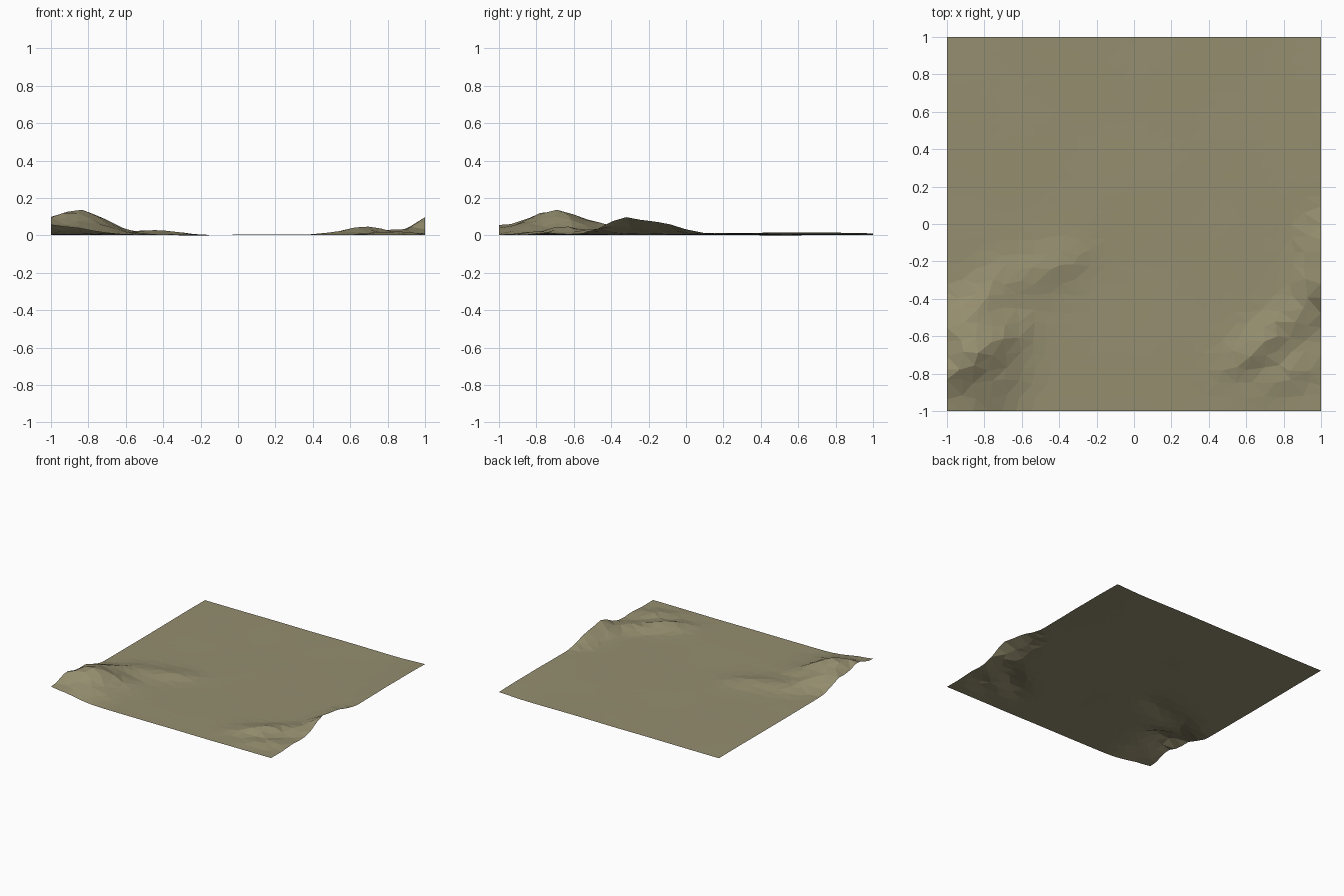
import bpy, bmesh, math, random
from mathutils import Vector, noise

if "Cube" in bpy.data.objects:
    bpy.data.objects.remove(bpy.data.objects["Cube"])

random.seed(4)
CELLS = 26

# Hills: centre x, centre y, long radius, short radius, angle in degrees, height
HILLS = [
    # steep ridges in the front left corner
    (-0.93, -0.53, 0.20, 0.11, 25, 0.070),
    (-0.82, -0.66, 0.21, 0.11, 30, 0.090),
    (-0.95, -0.80, 0.28, 0.11, 25, 0.068),
    (-1.00, -1.00, 0.22, 0.12, 15, 0.045),
    (-0.74, -0.86, 0.16, 0.10, 30, 0.035),
    # low spur behind them
    (-0.55, -0.28, 0.24, 0.11, 25, 0.024),
    (-0.36, -0.20, 0.12, 0.07, 25, 0.010),
    (-0.78, -0.36, 0.16, 0.08, 60, 0.020),
    # peak and shoulder on the right edge
    (1.02, -0.31, 0.15, 0.11, 70, 0.088),
    (1.02, -0.10, 0.13, 0.09, 75, 0.052),
    # low ridges in the front right corner
    (0.76, -0.56, 0.22, 0.08, 30, 0.032),
    (0.64, -0.70, 0.17, 0.07, 30, 0.030),
    (0.84, -0.79, 0.20, 0.07, 30, 0.022),
    # gentle rise along the right edge
    (1.05, 0.60, 0.60, 0.18, 90, 0.014),
]


def height(x, y):
    z = 0.006 + 0.003 * noise.noise(Vector((x * 2.2, y * 2.2, 3.0)))
    hill = 0.0
    for cx, cy, a, b, angle, h in HILLS:
        t = math.radians(angle)
        u = ((x - cx) * math.cos(t) + (y - cy) * math.sin(t)) / a
        v = ((y - cy) * math.cos(t) - (x - cx) * math.sin(t)) / b
        hill += h * math.exp(-(u * u + v * v))
    rough = 1 + 0.15 * noise.noise(Vector((x * 7, y * 7, 8.0)))
    return z + hill * rough


# Terrain sheet: slightly irregular grid raised into hills
bm = bmesh.new()
bmesh.ops.create_grid(bm, x_segments=CELLS, y_segments=CELLS, size=1.0)
step = 2 / CELLS
for v in bm.verts:
    if abs(v.co.x) < 0.999:
        v.co.x += random.uniform(-0.22, 0.22) * step
    if abs(v.co.y) < 0.999:
        v.co.y += random.uniform(-0.22, 0.22) * step
    v.co.z = height(v.co.x, v.co.y)
low = min(v.co.z for v in bm.verts)
for v in bm.verts:
    v.co.z -= low
bmesh.ops.triangulate(bm, faces=bm.faces[:], quad_method='SHORT_EDGE')
mesh = bpy.data.meshes.new("terrain")
bm.to_mesh(mesh)
bm.free()
terrain = bpy.data.objects.new("terrain", mesh)
bpy.context.collection.objects.link(terrain)

# Dry grass colour
mat = bpy.data.materials.new("dry_grass")
mat.diffuse_color = (0.30, 0.27, 0.16, 1)
mat.use_nodes = True
mat.node_tree.nodes["Principled BSDF"].inputs["Base Color"].default_value = mat.diffuse_color
mesh.materials.append(mat)
